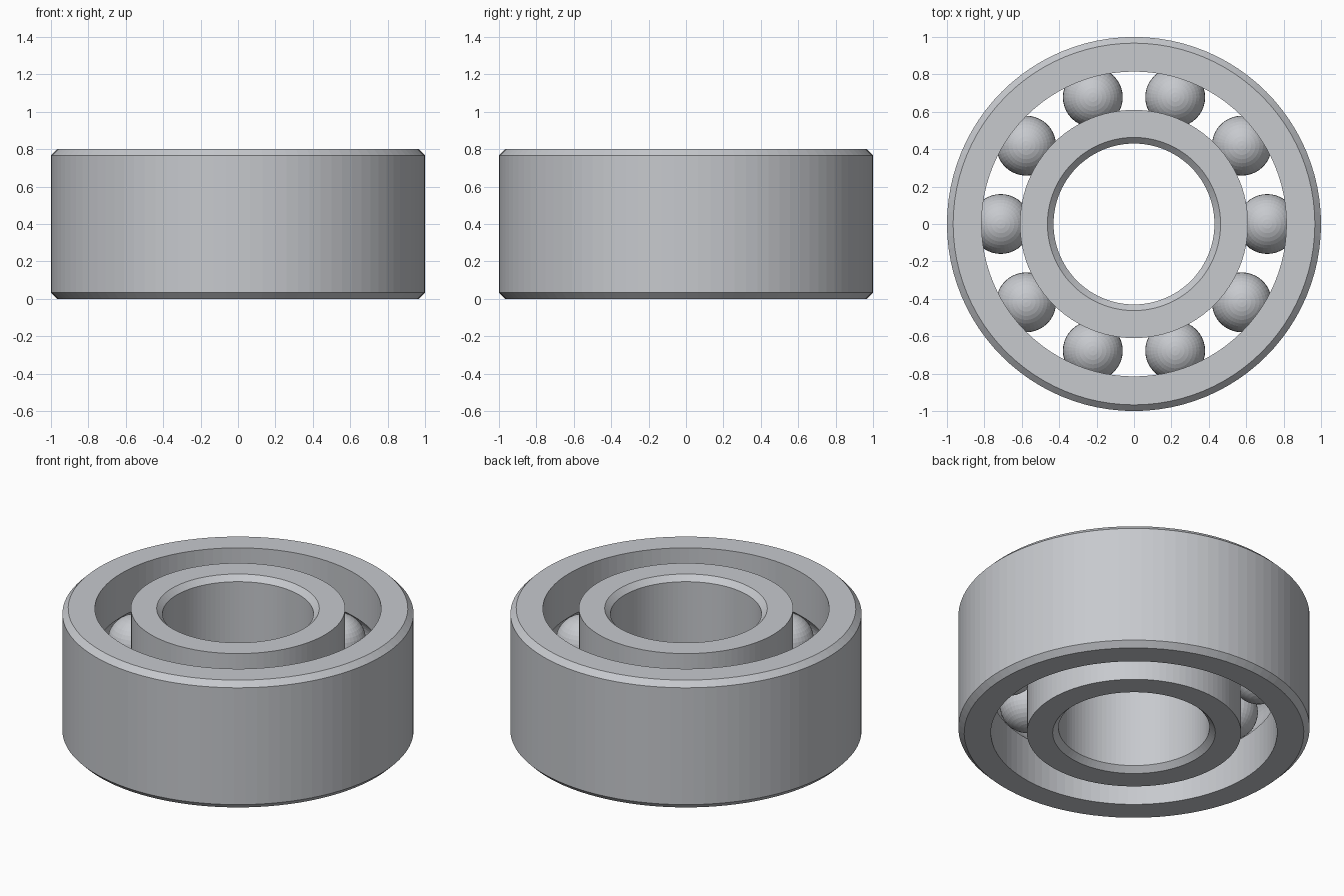
import bpy
import bmesh
from math import sin, cos, pi, asin, sqrt

if "Cube" in bpy.data.objects:
    bpy.data.objects.remove(bpy.data.objects["Cube"])

HEIGHT, MID = 0.8, 0.4
OUTER, BORE = 1.0, 0.43
RACE_OUT, RACE_IN = 0.815, 0.61
PITCH, BALL, GROOVE = 0.7125, 0.16, 0.162
CHAMFER = 0.033
SEGMENTS = 96
BALL_COUNT = 10

steel = bpy.data.materials.new("steel grey")
steel.use_nodes = True
colour = (0.57, 0.585, 0.615, 1)
steel.diffuse_color = colour
steel.node_tree.nodes["Principled BSDF"].inputs["Base Color"].default_value = colour


def add_object(name, bm):
    bmesh.ops.recalc_face_normals(bm, faces=bm.faces)
    mesh = bpy.data.meshes.new(name)
    bm.to_mesh(mesh)
    bm.free()
    mesh.materials.append(steel)
    obj = bpy.data.objects.new(name, mesh)
    bpy.context.collection.objects.link(obj)
    return obj


def lathe(name, profile):
    """Revolve a closed (radius, height) profile around z."""
    bm = bmesh.new()
    rings = []
    for i in range(SEGMENTS):
        a = 2 * pi * i / SEGMENTS
        rings.append([bm.verts.new((r * cos(a), r * sin(a), z)) for r, z in profile])
    count = len(profile)
    for i, ring in enumerate(rings):
        following = rings[(i + 1) % SEGMENTS]
        for j in range(count):
            k = (j + 1) % count
            bm.faces.new((ring[j], following[j], following[k], ring[k]))
    return add_object(name, bm)


def ring_profile(plain, race):
    """Chamfered plain wall on one side, ball groove in the race wall."""
    side = 1 if race > PITCH else -1
    inset = plain - side * CHAMFER
    half = asin(sqrt(GROOVE ** 2 - (race - PITCH) ** 2) / GROOVE)
    steps = 12
    groove = []
    for i in range(steps + 1):
        a = half - 2 * half * i / steps
        groove.append((PITCH + side * GROOVE * cos(a), MID + GROOVE * sin(a)))
    return [(inset, 0), (plain, CHAMFER), (plain, HEIGHT - CHAMFER),
            (inset, HEIGHT), (race, HEIGHT)] + groove + [(race, 0)]


# Outer and inner races
lathe("outer_ring", ring_profile(OUTER, RACE_OUT))
lathe("inner_ring", ring_profile(BORE, RACE_IN))

# Balls spaced evenly between the races
for n in range(BALL_COUNT):
    angle = 2 * pi * n / BALL_COUNT
    bm = bmesh.new()
    bmesh.ops.create_uvsphere(bm, u_segments=40, v_segments=20, radius=BALL)
    ball = add_object(f"ball_{n + 1}", bm)
    ball.location = (PITCH * cos(angle), PITCH * sin(angle), MID)
    ball.rotation_euler.z = angle
